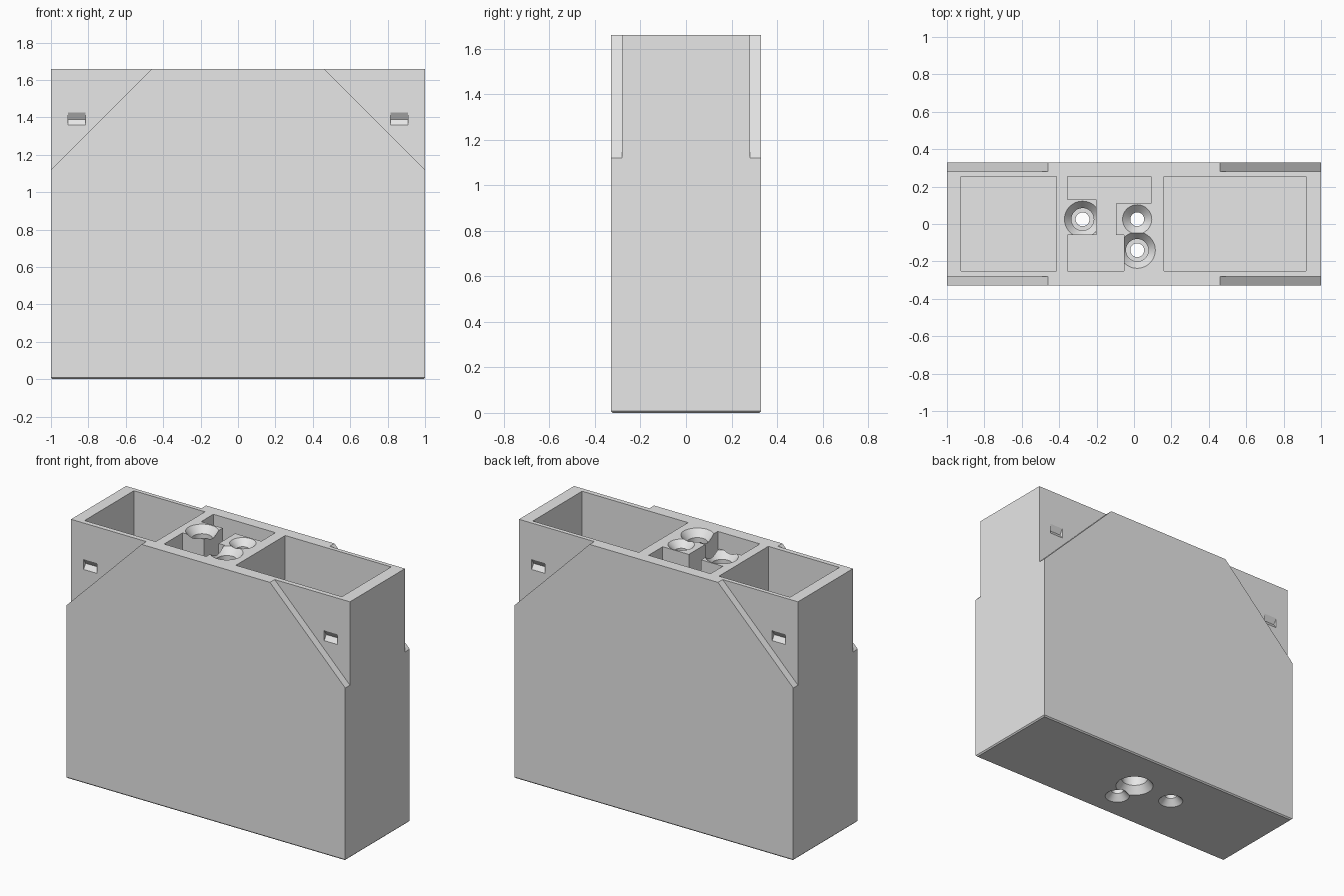
import bpy, bmesh
from math import cos, sin, tau, radians

old = bpy.data.objects.get("Cube")
if old:
    bpy.data.objects.remove(old, do_unlink=True)

H, W, D = 1.66, 1.0, 0.33      # height, half width, half depth
FLOOR = 0.1                    # pocket floor height

grey = bpy.data.materials.new("light_grey")
grey.use_nodes = True
grey.diffuse_color = (0.8, 0.8, 0.8, 1)
grey.node_tree.nodes["Principled BSDF"].inputs["Base Color"].default_value = (0.8, 0.8, 0.8, 1)


def loft(name, rings):
    """Closed solid through rings of equal point count."""
    bm = bmesh.new()
    rows = [[bm.verts.new(p) for p in ring] for ring in rings]
    n = len(rows[0])
    for a, b in zip(rows, rows[1:]):
        for i in range(n):
            j = (i + 1) % n
            bm.faces.new((a[i], a[j], b[j], b[i]))
    bm.faces.new(rows[0][::-1])
    bm.faces.new(rows[-1])
    bmesh.ops.recalc_face_normals(bm, faces=bm.faces)
    mesh = bpy.data.meshes.new(name)
    bm.to_mesh(mesh)
    bm.free()
    mesh.materials.append(grey)
    obj = bpy.data.objects.new(name, mesh)
    bpy.context.collection.objects.link(obj)
    return obj


def rect(x0, x1, y0, y1):
    return [(x0, y0), (x1, y0), (x1, y1), (x0, y1)]


def upright(name, outline, z0, z1):
    return loft(name, [[(x, y, z) for x, y in outline] for z in (z0, z1)])


def lathe(name, cx, cy, profile, n=48):
    return loft(name, [[(cx + r * cos(tau * i / n), cy + r * sin(tau * i / n), z)
                        for i in range(n)] for r, z in profile])


# Solid case with a fine chamfer round the bottom
c = 0.008
case = loft("case", [[(x, y, z) for x, y in rect(-W + i, W - i, -D + i, D - i)]
                     for i, z in ((c, 0), (0, c), (0, H))])


def cut(cutter):
    mod = case.modifiers.new("cut", "BOOLEAN")
    mod.operation = "DIFFERENCE"
    mod.solver = "EXACT"
    mod.object = cutter
    bpy.context.view_layer.objects.active = case
    bpy.ops.object.modifier_apply(modifier=mod.name)
    bpy.data.objects.remove(cutter, do_unlink=True)


# Two end pockets
cut(upright("end_pocket", rect(-0.925, -0.415, -0.25, 0.255), FLOOR, H + 0.1))
cut(upright("end_pocket", rect(0.16, 0.92, -0.25, 0.255), FLOOR, H + 0.1))

# Centre pocket, leaving bosses around the holes
cut(upright("centre_pocket", [
    (-0.355, 0.255), (-0.355, 0.13), (-0.2, 0.13), (-0.2, -0.06), (-0.355, -0.06),
    (-0.355, -0.25), (-0.053, -0.25), (-0.053, -0.06), (-0.097, -0.06),
    (-0.097, 0.11), (0.09, 0.11), (0.09, 0.255)], FLOOR, H + 0.1))

# Countersunk holes: two open wide at the top, one at the bottom
for x, y in ((-0.275, 0.025), (0.017, -0.14)):
    cut(lathe("top_bore", x, y, [
        (0.075, -0.1), (0.075, 0), (0.037, 0.04), (0.037, 0.6),
        (0.06, 0.6), (0.06, H - 0.045), (0.097, H), (0.097, H + 0.1)]))
cut(lathe("bottom_bore", 0.017, 0.025, [
    (0.115, -0.1), (0.115, 0), (0.08, 0.05), (0.08, 0.9), (0.037, 0.9),
    (0.037, H - 0.04), (0.078, H), (0.078, H + 0.1)]))

# Triangular corner recesses with a V-shaped catch groove, front and back
for sx in (-1, 1):
    for sy in (-1, 1):
        tri = [(1.1, 1.02), (1.1, 1.8), (0.32, 1.8)]
        cut(loft("corner_recess", [[(sx * x, sy * y, z) for x, z in tri]
                                   for y in (0.282, 0.4)]))
        vee = [(0.285, 1.43), (0.285, 1.355), (0.26, 1.39)]
        cut(loft("catch_groove", [[(sx * x, sy * y, z) for y, z in vee]
                                  for x in (0.815, 0.91)]))

# Smooth bores, crisp edges
bpy.ops.object.select_all(action="DESELECT")
case.select_set(True)
bpy.context.view_layer.objects.active = case
bpy.ops.object.shade_smooth_by_angle(angle=radians(25))
